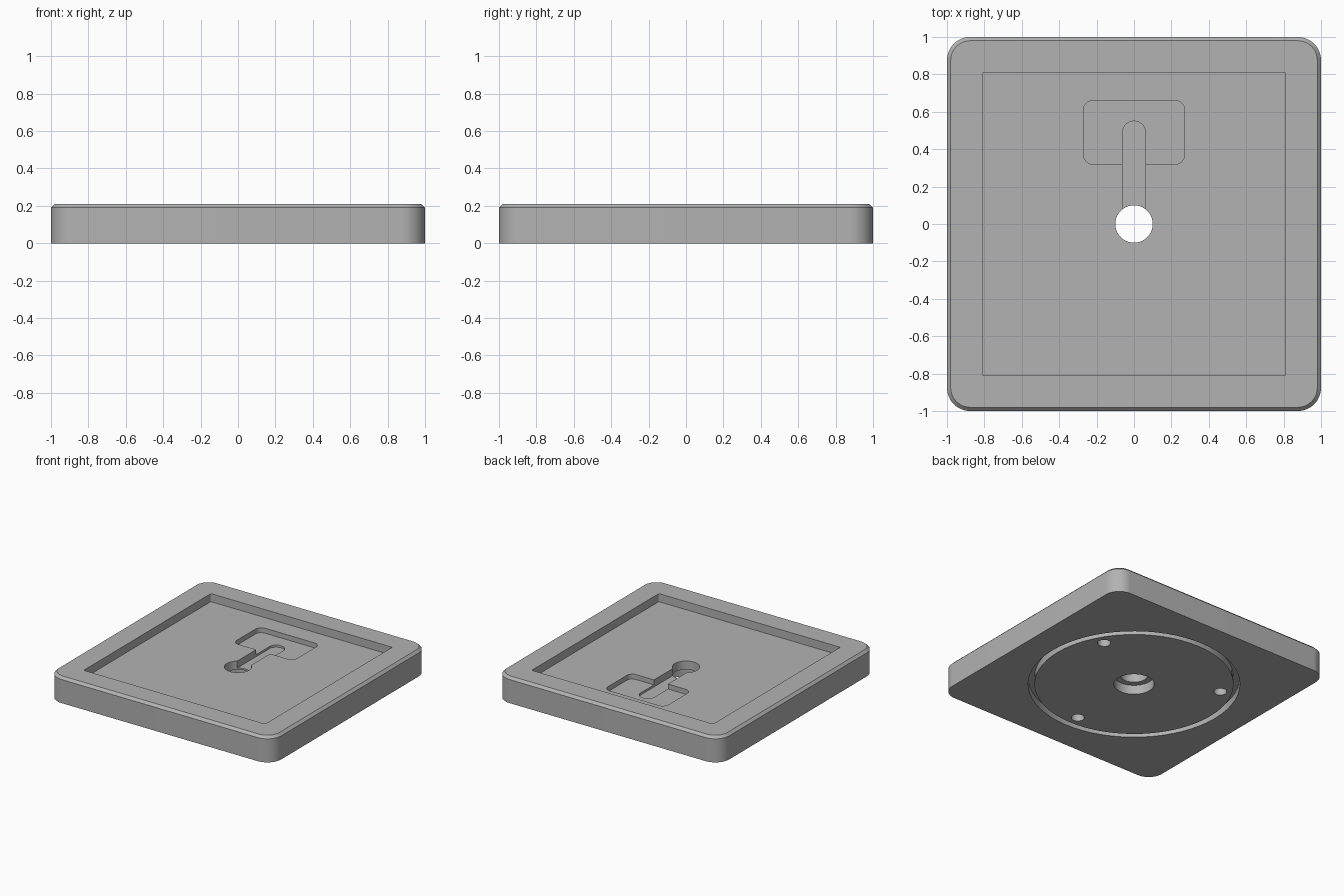
import bpy, bmesh, math

if "Cube" in bpy.data.objects:
    bpy.data.objects.remove(bpy.data.objects["Cube"], do_unlink=True)

grey = bpy.data.materials.new("plain_grey")
grey.use_nodes = True
colour = (0.45, 0.45, 0.45, 1)
grey.diffuse_color = colour
grey.node_tree.nodes["Principled BSDF"].inputs["Base Color"].default_value = colour


def outline(cx, cy, hx, hy, r, steps=16):
    """Rounded rectangle; a circle when hx = hy = r."""
    pts = []
    for quarter, (sx, sy) in enumerate([(1, 1), (-1, 1), (-1, -1), (1, -1)]):
        for i in range(steps + 1):
            a = math.pi / 2 * (quarter + i / steps)
            pts.append((cx + sx * (hx - r) + r * math.cos(a),
                        cy + sy * (hy - r) + r * math.sin(a)))
    return pts


def loft(name, layers):
    """Closed solid through a stack of (outline, z) layers."""
    bm = bmesh.new()
    rings = [[bm.verts.new((x, y, z)) for x, y in pts] for pts, z in layers]
    n = len(rings[0])
    for low, high in zip(rings, rings[1:]):
        for i in range(n):
            j = (i + 1) % n
            bm.faces.new((low[i], low[j], high[j], high[i]))
    bm.faces.new(rings[0][::-1])
    bm.faces.new(rings[-1])
    bmesh.ops.remove_doubles(bm, verts=bm.verts, dist=1e-5)
    bmesh.ops.recalc_face_normals(bm, faces=bm.faces)
    mesh = bpy.data.meshes.new(name)
    bm.to_mesh(mesh)
    bm.free()
    mesh.materials.append(grey)
    obj = bpy.data.objects.new(name, mesh)
    bpy.context.collection.objects.link(obj)
    return obj


def prism(name, pts, z0, z1):
    return loft(name, [(pts, z0), (pts, z1)])


def disc(name, x, y, r, z0, z1):
    return prism(name, outline(x, y, r, r, r), z0, z1)


def subtract(target, cutter):
    cutter.hide_render = True
    mod = target.modifiers.new("cut", 'BOOLEAN')
    mod.operation, mod.solver, mod.object = 'DIFFERENCE', 'EXACT', cutter
    bpy.context.view_layer.objects.active = target
    bpy.ops.object.modifier_apply(modifier=mod.name)
    bpy.data.objects.remove(cutter, do_unlink=True)


TOP, FLOOR, CHAMFER = 0.21, 0.145, 0.02

# Square plate with rounded corners and a chamfered top rim
full = outline(0, 0, 1, 1, 0.125)
inset = outline(0, 0, 1 - CHAMFER, 1 - CHAMFER, 0.125 - CHAMFER)
plate = loft("base_plate", [(full, 0), (full, TOP - CHAMFER), (inset, TOP)])

# Square pocket, connector recess and cable slot in the top
subtract(plate, prism("pocket", outline(0, 0, 0.81, 0.81, 0.008, 4), FLOOR, 0.4))
subtract(plate, prism("connector_recess", outline(0, 0.49, 0.27, 0.17, 0.05), 0.105, 0.3))
subtract(plate, prism("cable_slot", outline(0, 0.26, 0.062, 0.29, 0.062), 0.088, 0.3))

# Centre hole with a wider counterbore underneath
subtract(plate, disc("centre_hole", 0, 0, 0.1, -0.1, 0.35))
subtract(plate, disc("counterbore", 0, 0, 0.147, -0.1, 0.075))

# Ring groove in the underside
groove = disc("groove", 0, 0, 0.775, -0.1, 0.06)
subtract(groove, disc("groove_core", 0, 0, 0.728, -0.2, 0.2))
subtract(plate, groove)

# Three blind screw holes underneath
for degrees in (30, 150, 270):
    a = math.radians(degrees)
    subtract(plate, disc("screw_hole", 0.64 * math.cos(a), 0.64 * math.sin(a), 0.048, -0.1, 0.08))

# Smooth the rounded walls, keep edges crisp
bpy.ops.object.select_all(action='DESELECT')
plate.select_set(True)
bpy.context.view_layer.objects.active = plate
bpy.ops.object.shade_smooth_by_angle(angle=math.radians(30))
